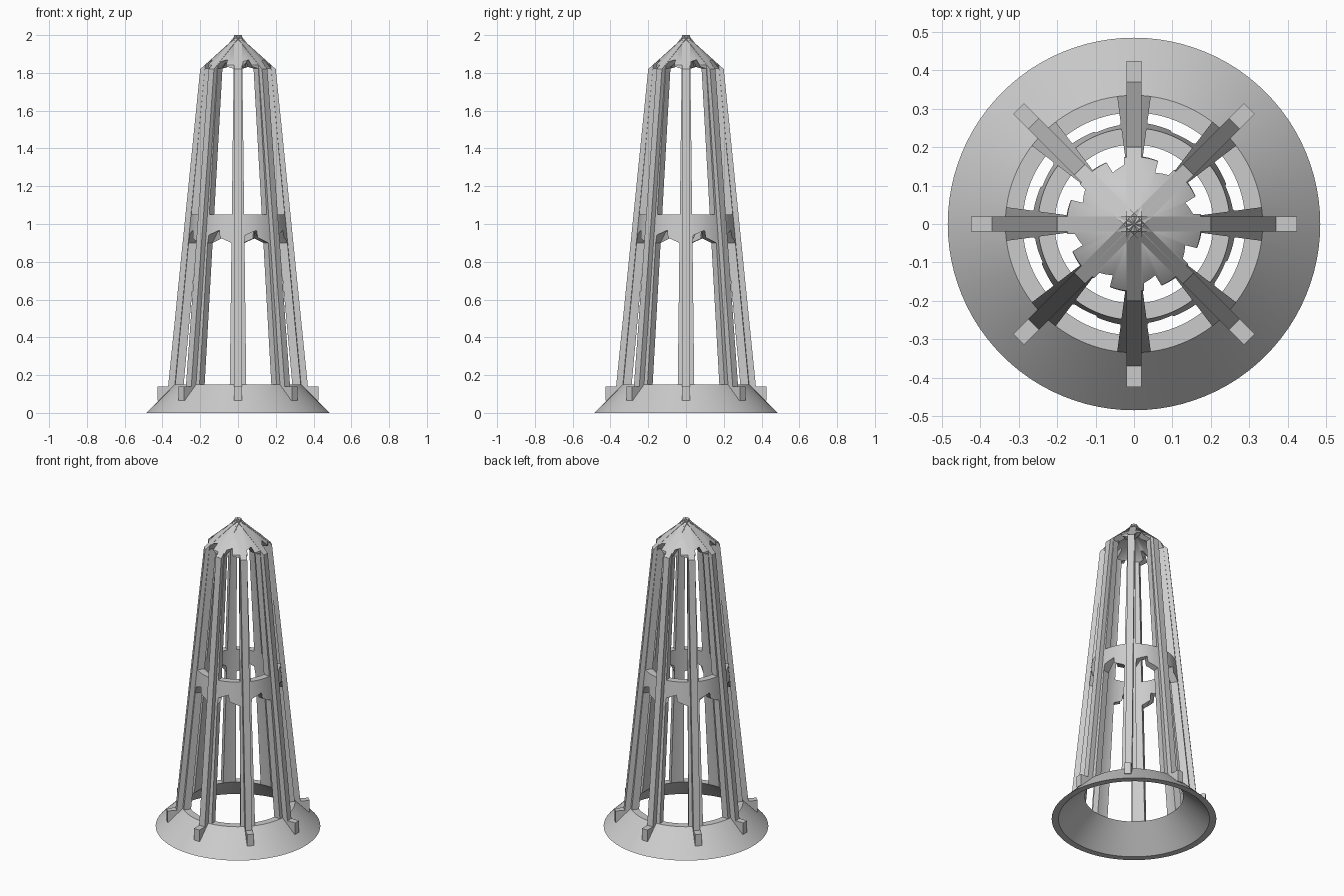
import bpy, bmesh, math
from mathutils import Matrix, Vector

if "Cube" in bpy.data.objects:
    bpy.data.objects.remove(bpy.data.objects["Cube"], do_unlink=True)

grey = bpy.data.materials.new("light_grey")
grey.use_nodes = True
grey.diffuse_color = (0.6, 0.6, 0.6, 1)
grey.node_tree.nodes["Principled BSDF"].inputs["Base Color"].default_value = (0.6, 0.6, 0.6, 1)


def finish(name, bm):
    bmesh.ops.recalc_face_normals(bm, faces=bm.faces)
    mesh = bpy.data.meshes.new(name)
    bm.to_mesh(mesh)
    bm.free()
    mesh.materials.append(grey)
    obj = bpy.data.objects.new(name, mesh)
    bpy.context.collection.objects.link(obj)
    return obj


def select(obj):
    bpy.ops.object.select_all(action='DESELECT')
    obj.select_set(True)
    bpy.context.view_layer.objects.active = obj


def loft(bm, first, second):
    """Closed solid between two matching outlines."""
    a = [bm.verts.new(p) for p in first]
    b = [bm.verts.new(p) for p in second]
    bm.faces.new(a)
    bm.faces.new(b[::-1])
    for i in range(len(a)):
        j = (i + 1) % len(a)
        bm.faces.new((a[i], b[i], b[j], a[j]))


def window(bm, angle, bottom, spring, peak):
    """Wedge with a pointed head, widening away from the axis."""
    turn = Matrix.Rotation(angle, 3, 'Z')
    half = math.tan(math.radians(15))
    outline = [(-1, bottom), (1, bottom), (1, spring), (0, peak), (-1, spring)]
    ends = [[turn @ Vector((r, s * r * half, z)) for s, z in outline] for r in (0.03, 0.6)]
    loft(bm, *ends)


# Hollow tower shell: flared skirt, tapered wall and conical roof
profile = [(0.485, 0), (0.335, 0.15), (0.175, 1.8425), (0, 2),
           (0, 1.95), (0.135, 1.825), (0.29, 0.15), (0.445, 0)]
bm = bmesh.new()
ring = [bm.verts.new((r, 0, z)) for r, z in profile]
edges = [bm.edges.new((ring[i], ring[(i + 1) % len(ring)]))
         for i in range(len(ring)) if i != 3]
bmesh.ops.spin(bm, geom=ring + edges, cent=(0, 0, 0), axis=(0, 0, 1),
               angle=math.tau, steps=96, use_duplicate=False)
bmesh.ops.remove_doubles(bm, verts=bm.verts, dist=0.0001)
shell = finish("tower_shell", bm)

# Two tiers of eight pointed windows
bm = bmesh.new()
for k in range(8):
    angle = math.radians(22.5 + 45 * k)
    window(bm, angle, 0.15, 0.9, 0.967)
    window(bm, angle, 1.05, 1.822, 1.87)
cutter = finish("window_cutter", bm)
cutter.hide_render = True

cut = shell.modifiers.new("windows", 'BOOLEAN')
cut.operation = 'DIFFERENCE'
cut.solver = 'EXACT'
cut.object = cutter
select(shell)
bpy.ops.object.modifier_apply(modifier=cut.name)
bpy.data.objects.remove(cutter, do_unlink=True)
bpy.ops.object.shade_smooth_by_angle(angle=math.radians(25))

# Eight outer ribs, each with a foot on the skirt and a ridge up to the tip
rib = [(0.425, 0.065), (0.425, 0.14), (0.37, 0.14), (0.2, 1.82), (0, 2),
       (0, 1.965), (0.155, 1.81), (0.31, 0.14), (0.395, 0.065)]
bm = bmesh.new()
for k in range(8):
    turn = Matrix.Rotation(math.radians(45 * k), 3, 'Z')
    loft(bm, *[[turn @ Vector((r, y, z)) for r, z in rib] for y in (-0.02, 0.02)])
finish("ribs", bm)
